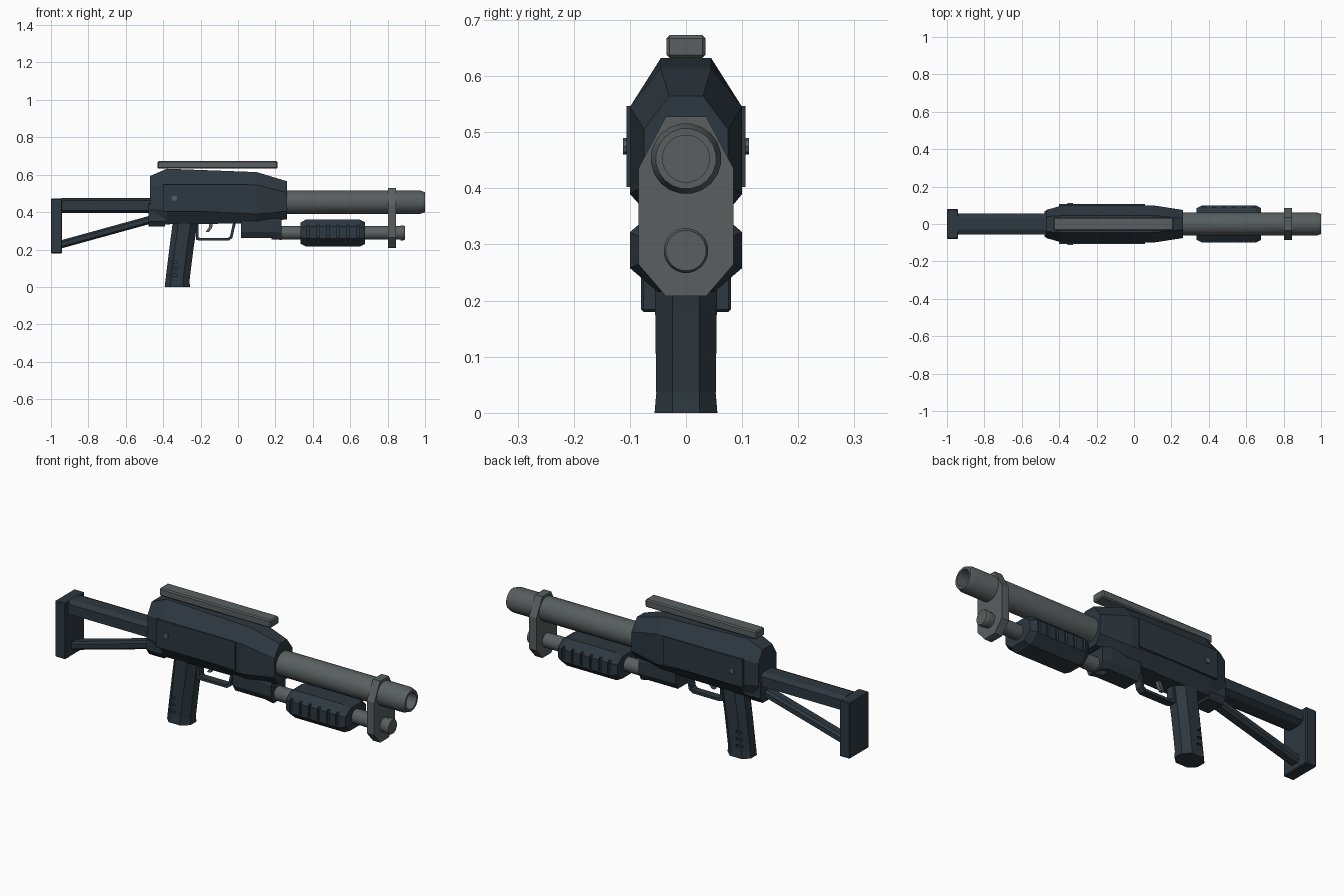
import bpy, bmesh, math
from mathutils import Vector

if "Cube" in bpy.data.objects:
    bpy.data.objects.remove(bpy.data.objects["Cube"])


def material(name, rgb):
    m = bpy.data.materials.new(name)
    m.diffuse_color = (*rgb, 1)
    m.use_nodes = True
    m.node_tree.nodes["Principled BSDF"].inputs["Base Color"].default_value = m.diffuse_color
    return m


DARK = material("dark slate", (0.027, 0.040, 0.051))
GREY = material("gun grey", (0.100, 0.114, 0.118))


def loft(name, rings, mat, closed=False, smooth=False):
    """Skin a list of equal-length point rings; cap the ends unless closed."""
    bm = bmesh.new()
    vs = [[bm.verts.new(p) for p in r] for r in rings]
    n = len(vs[0])
    pairs = list(zip(vs, vs[1:])) + ([(vs[-1], vs[0])] if closed else [])
    for a, b in pairs:
        for i in range(n):
            j = (i + 1) % n
            bm.faces.new((a[i], a[j], b[j], b[i]))
    if not closed:
        bm.faces.new(vs[0])
        bm.faces.new(vs[-1])
    bmesh.ops.recalc_face_normals(bm, faces=bm.faces)
    me = bpy.data.meshes.new(name)
    bm.to_mesh(me)
    bm.free()
    ob = bpy.data.objects.new(name, me)
    bpy.context.collection.objects.link(ob)
    me.materials.append(mat)
    if smooth:
        bpy.ops.object.select_all(action='DESELECT')
        ob.select_set(True)
        bpy.context.view_layer.objects.active = ob
        bpy.ops.object.shade_smooth_by_angle(angle=math.radians(30))
    return ob


def box(name, x0, x1, y0, y1, z0, z1, mat, bevel=0):
    ring = lambda x: [(x, y0, z0), (x, y1, z0), (x, y1, z1), (x, y0, z1)]
    ob = loft(name, [ring(x0), ring(x1)], mat)
    if bevel:
        b = ob.modifiers.new("bevel", 'BEVEL')
        b.width, b.segments = bevel, 1
    return ob


def lathe(name, z, profile, mat, sides=20, closed=False):
    """Turned part along x; profile is (x, radius)."""
    angles = [2 * math.pi * (i + 0.5) / sides for i in range(sides)]
    return loft(name, [[(x, r * math.cos(a), z + r * math.sin(a)) for a in angles]
                       for x, r in profile], mat, closed, True)


def octa(x, top, top_w, hi, w, lo, bot, bot_w):
    """Symmetric eight-point section at x."""
    half = [(bot_w, bot), (w, lo), (w, hi), (top_w, top)]
    return [(x, y, z) for y, z in half] + [(x, -y, z) for y, z in reversed(half)]


def cut(ob, cutter):
    m = ob.modifiers.new("cut", 'BOOLEAN')
    m.operation, m.object, m.solver = 'DIFFERENCE', cutter, 'EXACT'
    cutter.hide_render = True
    cutter.hide_set(True)


# Receiver
loft("receiver", [
    octa(-0.47, 0.593, 0.040, 0.535, 0.075, 0.42, 0.335, 0.050),
    octa(-0.38, 0.632, 0.045, 0.545, 0.100, 0.413, 0.335, 0.055),
    octa(0.10, 0.614, 0.045, 0.545, 0.100, 0.390, 0.340, 0.055),
    octa(0.262, 0.565, 0.030, 0.505, 0.075, 0.405, 0.362, 0.045)], DARK)
loft("receiver_rear_block", [
    octa(x, 0.45, 0.05, 0.44, 0.07, 0.35, 0.322, 0.05) for x in (-0.478, -0.39)], DARK)
for s, side in ((1, "left"), (-1, "right")):
    box("side_plate_" + side, -0.40, 0.058, min(s * 0.08, s * 0.106),
        max(s * 0.08, s * 0.106), 0.402, 0.547, DARK)
    # Pin on the side plate
    a = [2 * math.pi * i / 8 for i in range(8)]
    loft("pin_" + side, [[(-0.34 + 0.015 * math.cos(t), s * y, 0.475 + 0.015 * math.sin(t))
                          for t in a] for y in (0.09, 0.112)], GREY)

# Sight rail
box("top_rail", -0.43, 0.212, -0.035, 0.035, 0.632, 0.673, GREY, 0.006)

# Barrel with an open muzzle, and magazine tube below
lathe("barrel", 0.453, [(0.20, 0.063), (0.975, 0.063), (1.0, 0.054), (1.0, 0.042),
                        (0.90, 0.042), (0.20, 0.040)], GREY, 20, True)
lathe("bore_floor", 0.453, [(0.895, 0.045), (0.905, 0.045)], GREY)
lathe("magazine_tube", 0.289, [(0.18, 0.037), (0.872, 0.037)], GREY)
lathe("magazine_cap", 0.289, [(0.868, 0.040), (0.885, 0.040), (0.892, 0.036)], GREY)

# Clamp joining both tubes
loft("barrel_clamp", [octa(x, 0.528, 0.036, 0.435, 0.085, 0.265, 0.208, 0.036)
                      for x in (0.803, 0.845)], GREY)

# Pump handle with side grooves
pump = loft("pump_handle", [
    octa(0.335, 0.345, 0.045, 0.315, 0.085, 0.265, 0.230, 0.045),
    octa(0.365, 0.361, 0.055, 0.322, 0.100, 0.258, 0.215, 0.050),
    octa(0.650, 0.361, 0.055, 0.322, 0.100, 0.258, 0.215, 0.050),
    octa(0.680, 0.345, 0.045, 0.315, 0.085, 0.265, 0.230, 0.045)], DARK)
for i in range(6):
    x = 0.375 + i * 0.053
    for s in (1, -1):
        y0, y1 = sorted((s * 0.088, s * 0.13))
        cut(pump, box("pump_groove_cutter", x - 0.007, x + 0.007, y0, y1, 0.265, 0.345, DARK))

# Block between receiver and magazine tube
loft("feed_block", [
    octa(0.015, 0.40, 0.050, 0.36, 0.065, 0.295, 0.262, 0.045),
    octa(0.185, 0.40, 0.050, 0.36, 0.065, 0.295, 0.262, 0.045),
    octa(0.232, 0.37, 0.045, 0.35, 0.058, 0.290, 0.250, 0.040)], DARK)


# Pistol grip, raked backwards
def grip_ring(z, x0, x1, w):
    half = [(x0, 0.024), (x0 + 0.03, w), (x1 - 0.035, w), (x1, 0.024)]
    return [(x, y, z) for x, y in half] + [(x, -y, z) for x, y in reversed(half)]


grip = loft("pistol_grip", [
    grip_ring(0.0, -0.392, -0.257, 0.056), grip_ring(0.035, -0.388, -0.259, 0.053),
    grip_ring(0.19, -0.369, -0.240, 0.055), grip_ring(0.36, -0.347, -0.215, 0.057)], DARK)
for z in (0.062, 0.098, 0.134):
    for s in (1, -1):
        y0, y1 = sorted((s * 0.045, s * 0.09))
        cut(grip, box("grip_groove_cutter", -0.42, -0.325, y0, y1, z - 0.006, z + 0.006, DARK))

# Trigger guard: a flat strap following a path
path = [(-0.225, 0.35), (-0.225, 0.253), (-0.205, 0.247), (-0.05, 0.247),
        (-0.030, 0.262), (-0.010, 0.35)]
inner = [(-0.211, 0.35), (-0.211, 0.268), (-0.203, 0.261), (-0.055, 0.261),
         (-0.043, 0.270), (-0.025, 0.35)]
loft("trigger_guard", [[(a[0], -0.02, a[1]), (a[0], 0.02, a[1]),
                        (b[0], 0.02, b[1]), (b[0], -0.02, b[1])]
                       for a, b in zip(path, inner)], DARK)
loft("trigger", [[(x + dx, y, z) for dx, y in ((-0.009, -0.01), (0.009, -0.01),
                                               (0.009, 0.01), (-0.009, 0.01))]
                 for x, z in ((-0.142, 0.35), (-0.147, 0.318), (-0.163, 0.295))], GREY)

# Stock: upper bar, sloping strut and butt plate
loft("stock_bar", [octa(x, 0.475, 0.030, 0.462, 0.057, 0.410, 0.395, 0.030)
                   for x in (-0.945, -0.46)], DARK)
loft("stock_strut", [octa(x, z + 0.022, 0.018, z + 0.012, 0.030, z - 0.012, z - 0.022, 0.018)
                     for x, z in ((-0.945, 0.228), (-0.46, 0.362))], DARK)
box("butt_plate", -1.0, -0.94, -0.08, 0.08, 0.18, 0.472, DARK, 0.004)
